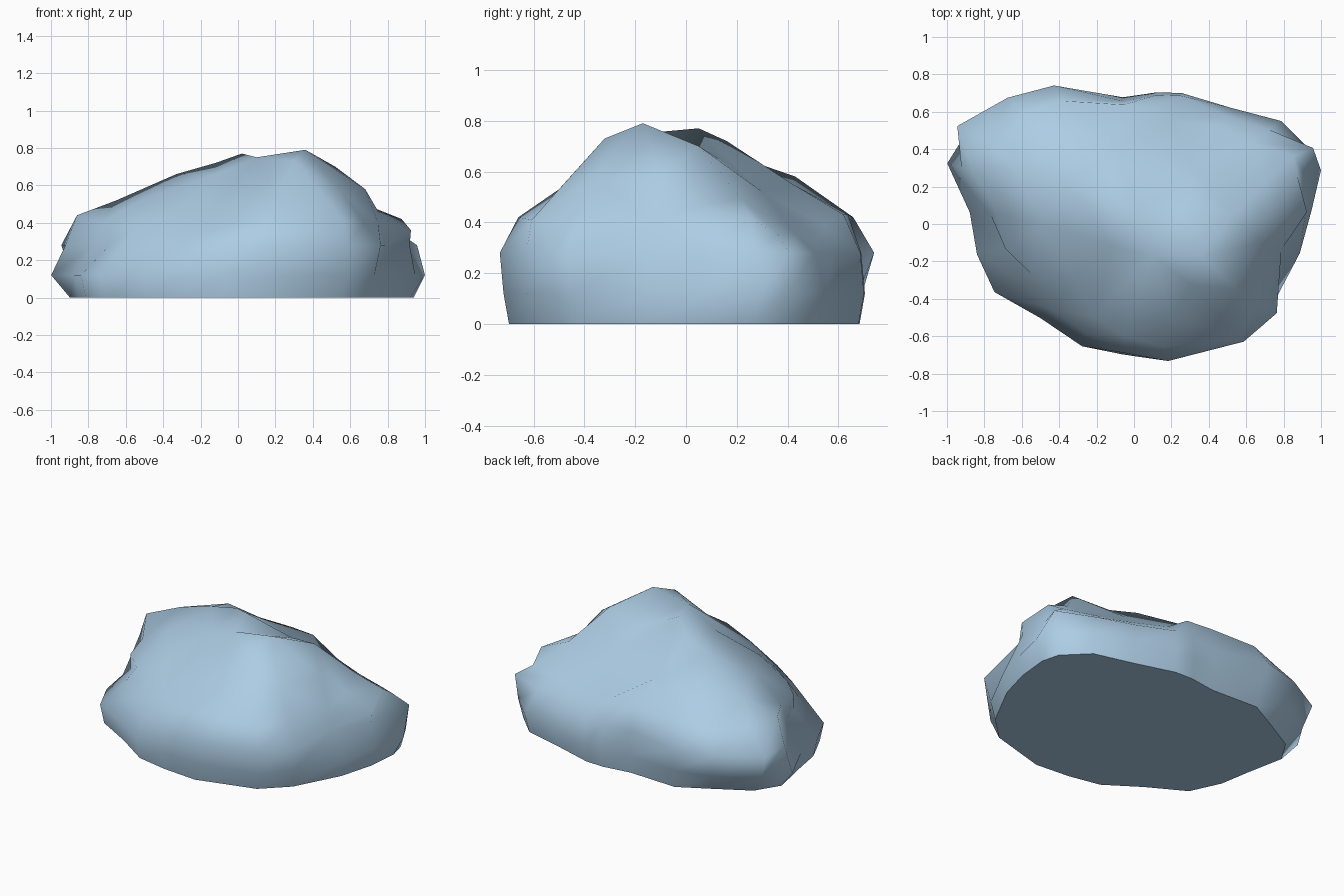
import bpy, bmesh, math
from mathutils import Vector
from mathutils.geometry import delaunay_2d_cdt

if "Cube" in bpy.data.objects:
    bpy.data.objects.remove(bpy.data.objects["Cube"])

# Side profile per direction: angle, radius at z .12, radius at z .28, shoulder radius, shoulder z
SIDES = [
    (4, .95, .92, .927, .36), (16, 1.04, .95, .91, .42), (23, 1.02, 1.04, .93, .35),
    (35, .96, .88, .76, .35), (50, .81, .76, .68, .34), (70, .745, .73, .58, .39),
    (80, .715, .70, .63, .43), (95, .68, .66, .64, .43), (120, .80, .855, .76, .42),
    (135, .90, .955, .84, .40), (151, 1.02, 1.08, .86, .40), (162, 1.05, .97, .905, .44),
    (176, .88, .77, .73, .40), (191, .855, .70, .70, .38), (206, .83, .68, .61, .38),
    (225, .71, .64, .54, .38), (247, .71, .64, .54, .37), (265, .70, .69, .60, .38),
    (284, .74, .755, .68, .42), (313, .86, .86, .83, .41), (328, .86, .90, .79, .40),
    (350, .90, .80, .76, .40),
]
# Peaks, saddles and slopes of the upper surface
TOPS = [
    (.36, -.17, .79), (.02, .05, .77), (.10, -.17, .75), (.30, -.32, .73), (.52, .05, .70),
    (.68, -.10, .58), (.70, .22, .49), (-.12, -.12, .66), (-.12, .16, .72), (-.33, .20, .66),
    (-.37, .43, .58), (-.65, .33, .52), (-.10, .42, .55), (.32, .30, .52), (.20, -.50, .53),
    (-.32, -.30, .48), (.55, -.35, .57), (.30, .13, .65), (-.50, .0, .53), (.75, .03, .46),
]


def polar(angle, r, z):
    a = math.radians(angle)
    return Vector((r * math.cos(a), r * math.sin(a), z))


bm = bmesh.new()

# Rings from the ground up to the shoulder; the back left and front right are undercut
rings = [[], [], [], []]
for ang, r1, r2, rs, zs in SIDES:
    r0 = r1 * (.90 if 130 < ang < 170 else .94 if ang in (16, 313) else .97)
    for ring, r, z in zip(rings, (r0, r1, r2, rs), (0, .12, .28, zs)):
        ring.append(bm.verts.new(polar(ang, r, z)))
n = len(SIDES)
for lo, hi in zip(rings, rings[1:]):
    for i in range(n):
        j = (i + 1) % n
        bm.faces.new((lo[i], lo[j], hi[j], hi[i]))

# Top surface triangulated between the shoulder and the peaks
cap = rings[3] + [bm.verts.new(p) for p in TOPS]
res = delaunay_2d_cdt([v.co.xy for v in cap], [], [list(range(n))], 1, 1e-5)
for tri in res[2]:
    bm.faces.new([cap[res[3][k][0]] for k in tri])

# Flat underside
bm.faces.new(list(reversed(rings[0])))

bmesh.ops.recalc_face_normals(bm, faces=bm.faces[:])
mesh = bpy.data.meshes.new("boulder")
bm.to_mesh(mesh)
bm.free()
boulder = bpy.data.objects.new("boulder", mesh)
bpy.context.collection.objects.link(boulder)

# Smooth stone with a flat underside
bpy.context.view_layer.objects.active = boulder
boulder.select_set(True)
bpy.ops.object.shade_smooth_by_angle(angle=math.radians(60))
for p in mesh.polygons:
    if len(p.vertices) == n:
        p.use_smooth = False

# Pale blue stone
stone = bpy.data.materials.new("pale_stone")
stone.diffuse_color = (.42, .61, .78, 1)
stone.use_nodes = True
stone.node_tree.nodes["Principled BSDF"].inputs["Base Color"].default_value = stone.diffuse_color
mesh.materials.append(stone)
